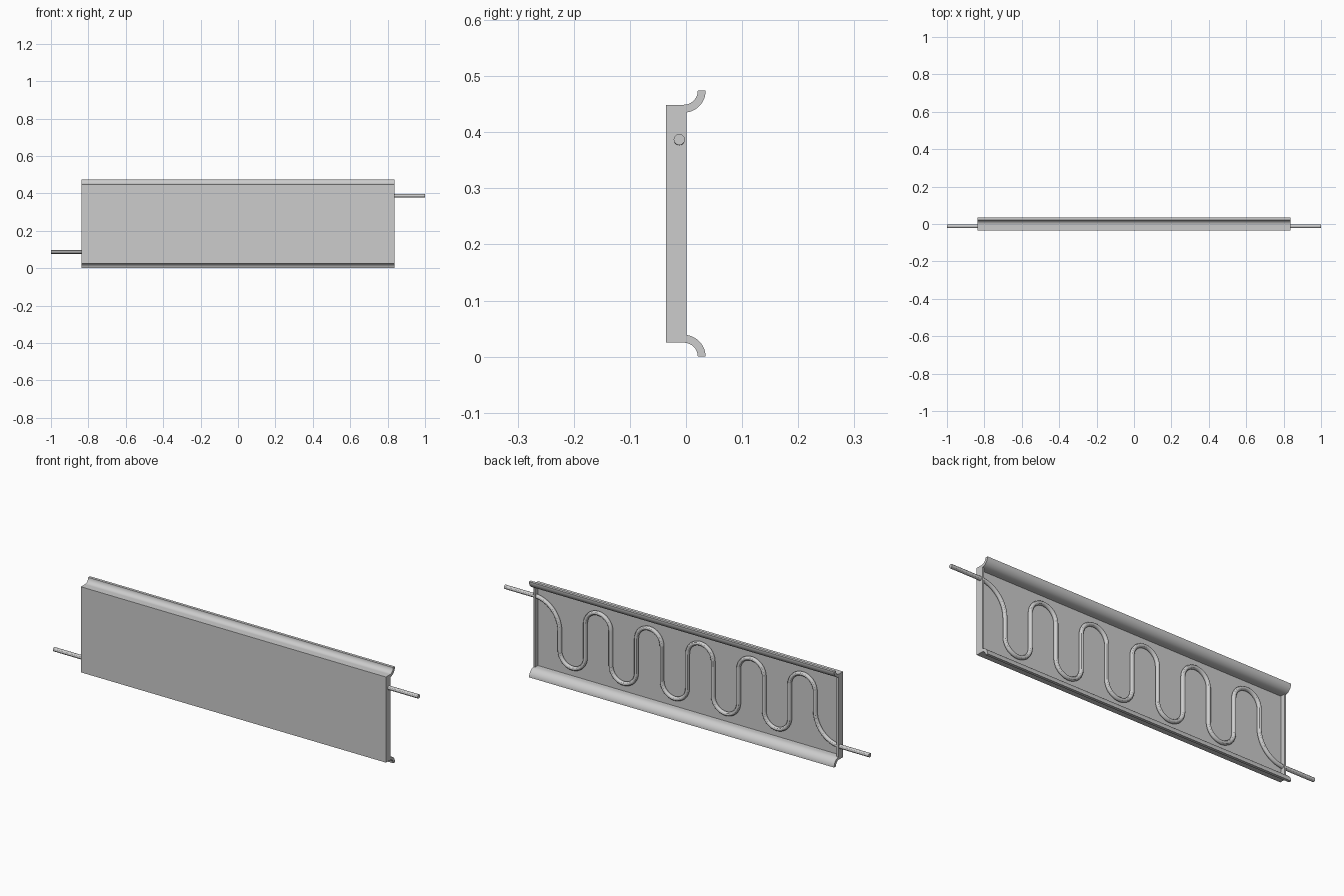
import bpy, bmesh
from math import sin, cos, pi

if "Cube" in bpy.data.objects:
    bpy.data.objects.remove(bpy.data.objects["Cube"])

HALF = 0.836            # half length of the panel
MID = 0.237             # mid height, the section mirrors about it
SHEET = 0.014           # sheet thickness
WALL = 0.009            # end wall thickness
FRONT = -0.036          # front face
PIPE_R = 0.01
PIPE_Y = FRONT + SHEET + PIPE_R

# One bare metal colour for everything
metal = bpy.data.materials.new("light metal grey")
metal.use_nodes = True
metal.diffuse_color = (0.604, 0.604, 0.604, 1)
metal.node_tree.nodes["Principled BSDF"].inputs["Base Color"].default_value = metal.diffuse_color


def finish(obj):
    obj.data.materials.append(metal)
    bpy.ops.object.select_all(action='DESELECT')
    obj.select_set(True)
    bpy.context.view_layer.objects.active = obj
    if obj.type == 'CURVE':
        bpy.ops.object.convert(target='MESH')
    bpy.ops.object.shade_smooth_by_angle(angle=pi / 6)


def extrude_x(name, section, x0, x1):
    """Solid made by sweeping a (y, z) section along x."""
    bm = bmesh.new()
    face = bm.faces.new([bm.verts.new((x0, y, z)) for y, z in section])
    swept = bmesh.ops.extrude_face_region(bm, geom=[face])["geom"]
    bmesh.ops.translate(bm, vec=(x1 - x0, 0, 0),
                        verts=[v for v in swept if isinstance(v, bmesh.types.BMVert)])
    bmesh.ops.recalc_face_normals(bm, faces=bm.faces)
    mesh = bpy.data.meshes.new(name)
    bm.to_mesh(mesh)
    bm.free()
    obj = bpy.data.objects.new(name, mesh)
    bpy.context.collection.objects.link(obj)
    finish(obj)


def arc(cx, cz, r, a0, a1, steps=12):
    angles = [a0 + (a1 - a0) * i / steps for i in range(steps + 1)]
    return [(cx + r * cos(a), cz + r * sin(a)) for a in angles]


# Panel section: front sheet with a flared lip at top and bottom
LIP_Y = -0.004
upper = [(FRONT, MID + 0.212)]
upper += arc(LIP_Y, 2 * MID, 0.025, -pi / 2, 0)
upper += arc(LIP_Y, 2 * MID, 0.025 + SHEET, 0, -pi / 2)
upper += [(FRONT + SHEET, MID + 0.212 - SHEET)]
lower = [(y, 2 * MID - z) for y, z in reversed(upper)]
extrude_x("flared_panel", upper + lower, -HALF, HALF)

# End walls closing the tray
wall = [(FRONT + SHEET, 0.039), (0.001, 0.039), (0.001, 0.435), (FRONT + SHEET, 0.435)]
for side, start in (("left", HALF - WALL), ("right", -HALF)):
    extrude_x(side + "_end_wall", wall, start, start + WALL)

# Serpentine pipe: eleven legs joined by half-turns, swept out at both ends
PITCH, LEGS = 0.14, 11
INLET, OUTLET = 0.387, 0.087
TOP, BOTTOM = 0.392, 0.082
turn = PITCH / 2
first = PITCH * (LEGS - 1) / 2
path = [(1, INLET)]
path += arc(first + PITCH, INLET - PITCH, PITCH, pi / 2, pi)
for i in range(LEGS - 1):
    cx = first - PITCH * (i + 0.5)
    if i % 2 == 0:
        path += arc(cx, BOTTOM + turn, turn, 0, -pi, 16)
    else:
        path += arc(cx, TOP - turn, turn, 0, pi, 16)
path += arc(-first - PITCH, OUTLET + PITCH, PITCH, 0, -pi / 2)
path += [(-1, OUTLET)]

curve = bpy.data.curves.new("serpentine_pipe", 'CURVE')
curve.dimensions = '3D'
curve.bevel_depth = PIPE_R
curve.bevel_resolution = 4
curve.use_fill_caps = True
spline = curve.splines.new('POLY')
spline.points.add(len(path) - 1)
for point, (x, z) in zip(spline.points, path):
    point.co = (x, PIPE_Y, z, 1)
pipe = bpy.data.objects.new("serpentine_pipe", curve)
bpy.context.collection.objects.link(pipe)
finish(pipe)
